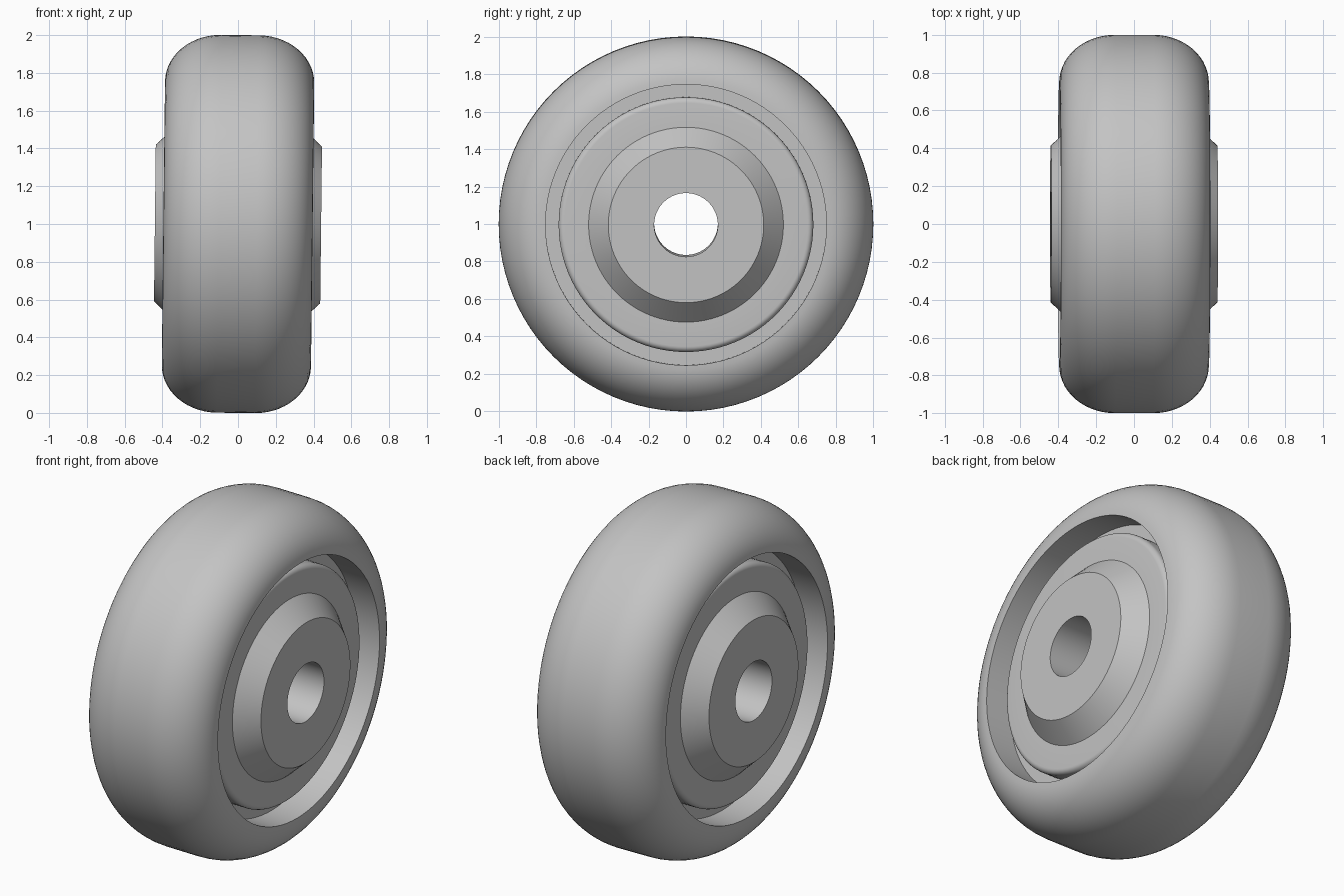
import bpy, bmesh, math

if "Cube" in bpy.data.objects:
    bpy.data.objects.remove(bpy.data.objects["Cube"])

STEPS = 96
TILT = math.radians(0.65)

grey = bpy.data.materials.new("wheel grey")
grey.diffuse_color = (0.55, 0.55, 0.55, 1)
grey.use_nodes = True
grey.node_tree.nodes["Principled BSDF"].inputs["Base Color"].default_value = grey.diffuse_color


def arc(cx, cr, rx, rr, a0, a1, n):
    """Points (x, radius) along an elliptical arc."""
    pts = []
    for i in range(n + 1):
        a = math.radians(a0 + (a1 - a0) * i / n)
        pts.append((cx + rx * math.cos(a), cr + rr * math.sin(a)))
    return pts


def lathe(name, half):
    """Spin a half profile, mirrored in x, around the x axle as a closed ring."""
    profile = half + [(-x, r) for x, r in reversed(half)]
    bm = bmesh.new()
    rings = []
    for i in range(STEPS):
        a = 2 * math.pi * i / STEPS
        rings.append([bm.verts.new((x, r * math.sin(a), r * math.cos(a)))
                      for x, r in profile])
    n = len(profile)
    for i in range(STEPS):
        p, q = rings[i], rings[(i + 1) % STEPS]
        for j in range(n):
            k = (j + 1) % n
            bm.faces.new((p[j], p[k], q[k], q[j]))
    bmesh.ops.recalc_face_normals(bm, faces=bm.faces)
    mesh = bpy.data.meshes.new(name)
    bm.to_mesh(mesh)
    bm.free()
    mesh.materials.append(grey)
    ob = bpy.data.objects.new(name, mesh)
    bpy.context.collection.objects.link(ob)
    ob.location.z = 1
    ob.rotation_euler.y = TILT
    bpy.ops.object.select_all(action='DESELECT')
    ob.select_set(True)
    bpy.context.view_layer.objects.active = ob
    bpy.ops.object.shade_smooth_by_angle(angle=math.radians(30))
    return ob


# Tyre: flat tread, rounded shoulders, straight bore down to the recess floor
lathe("tyre", [(0.23, 0.75)] + arc(0.10, 0.75, 0.295, 0.25, 0, 90, 14))

# Hub: axle hole, raised conical boss, disc with rounded rim, recess floor
lathe("hub", [(0.44, 0.17), (0.44, 0.415), (0.328, 0.52)]
      + arc(0.298, 0.65, 0.03, 0.03, 0, 90, 6)
      + [(0.23, 0.68), (0.23, 0.75)])
